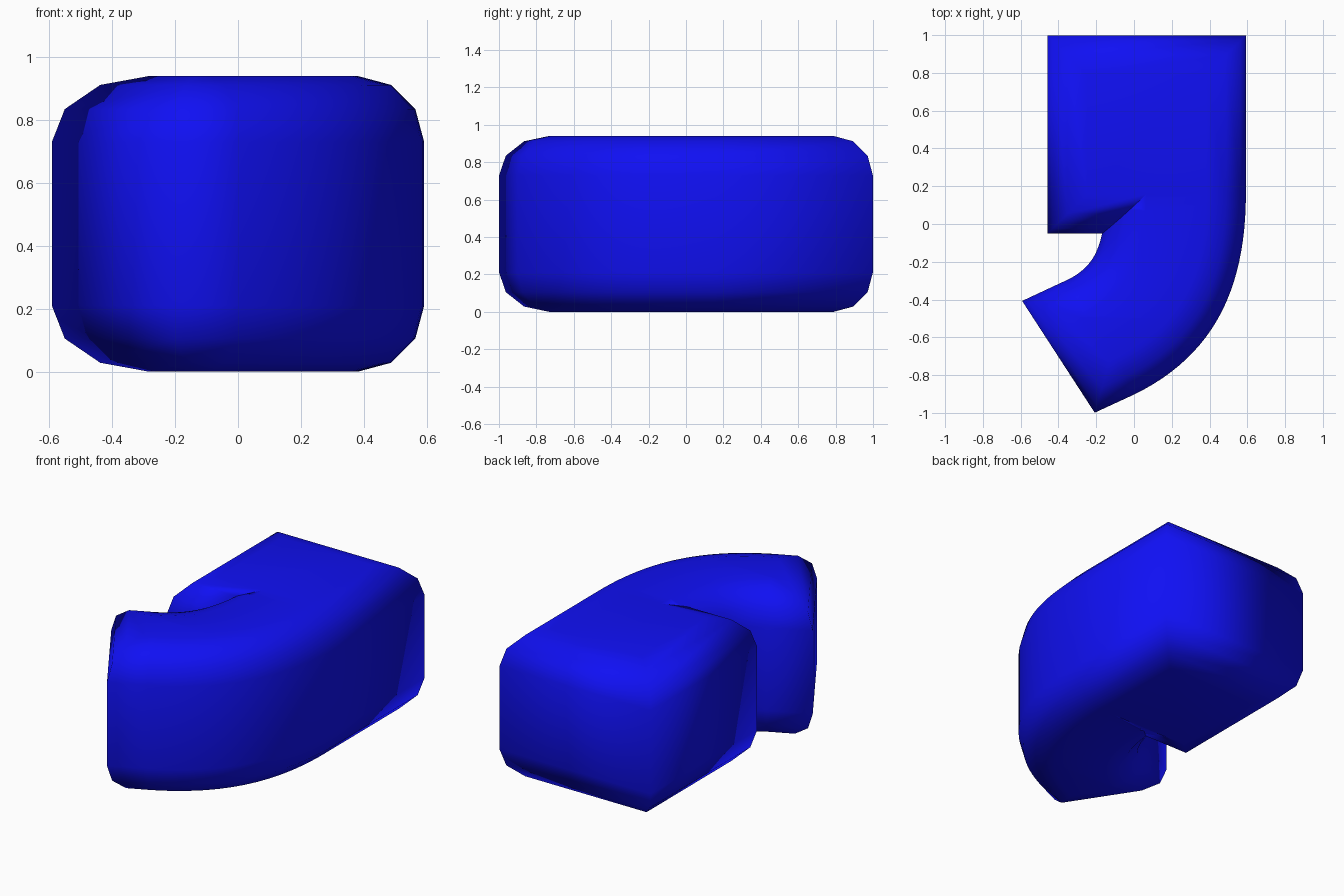
import bpy, bmesh
from mathutils import Vector

if "Cube" in bpy.data.objects:
    bpy.data.objects.remove(bpy.data.objects["Cube"])

S = 0.63 / 205          # outline units to model units
ROUND = 0.21            # rounded edge radius
HALF = 0.26             # half height of the straight wall


def P(x, y):
    return Vector((-0.25 + (x - 182) * S, 0.16 + y * S, 0))


# Outline: (end point, quadratic control leading to it or None for a straight run)
path = [
    ((182, 0), None), ((182, 205), None), ((387, 205), None), ((387, 0), None),
    ((347, -182.5), (387, -113)), ((220, -290), (307, -252)),
    ((170, -213), None), ((254, -139.5), (227, -188)), ((284, 0), (281, -91)),
]

curve = bpy.data.curves.new("hooked_block", 'CURVE')
curve.dimensions = '2D'
curve.fill_mode = 'BOTH'
curve.resolution_u = 12
curve.extrude = HALF
curve.bevel_depth = ROUND
curve.bevel_resolution = 2
spline = curve.splines.new('BEZIER')
spline.bezier_points.add(len(path) - 1)
spline.use_cyclic_u = True
pts = spline.bezier_points
for bp, (end, _) in zip(pts, path):
    bp.handle_left_type = bp.handle_right_type = 'FREE'
    bp.co = P(*end)
for i, (end, ctrl) in enumerate(path):
    a, b = pts[i - 1], pts[i]
    if ctrl:
        c = P(*ctrl)
        a.handle_right = a.co.lerp(c, 2 / 3)
        b.handle_left = b.co.lerp(c, 2 / 3)
    else:
        a.handle_right_type = b.handle_left_type = 'VECTOR'
        a.handle_right = a.co.lerp(b.co, 1 / 3)
        b.handle_left = b.co.lerp(a.co, 1 / 3)

obj = bpy.data.objects.new("hooked_block", curve)
bpy.context.collection.objects.link(obj)
bpy.context.view_layer.objects.active = obj
obj.select_set(True)
bpy.ops.object.convert(target='MESH')
obj = bpy.context.object
mesh = obj.data

# Weld the caps to the rounded rim and stand the body on the ground
bm = bmesh.new()
bm.from_mesh(mesh)
bmesh.ops.remove_doubles(bm, verts=bm.verts, dist=0.0005)
for axis in (0, 1):
    vals = [v.co[axis] for v in bm.verts]
    mid = (min(vals) + max(vals)) / 2
    for v in bm.verts:
        v.co[axis] -= mid
low = min(v.co.z for v in bm.verts)
for v in bm.verts:
    v.co.z -= low
for f in bm.faces:
    f.smooth = True
bm.to_mesh(mesh)
bm.free()

# Blue finish
mat = bpy.data.materials.new("blue")
mat.diffuse_color = (0.005, 0.005, 0.9, 1)
mat.use_nodes = True
mat.node_tree.nodes["Principled BSDF"].inputs["Base Color"].default_value = mat.diffuse_color
mesh.materials.clear()
mesh.materials.append(mat)
